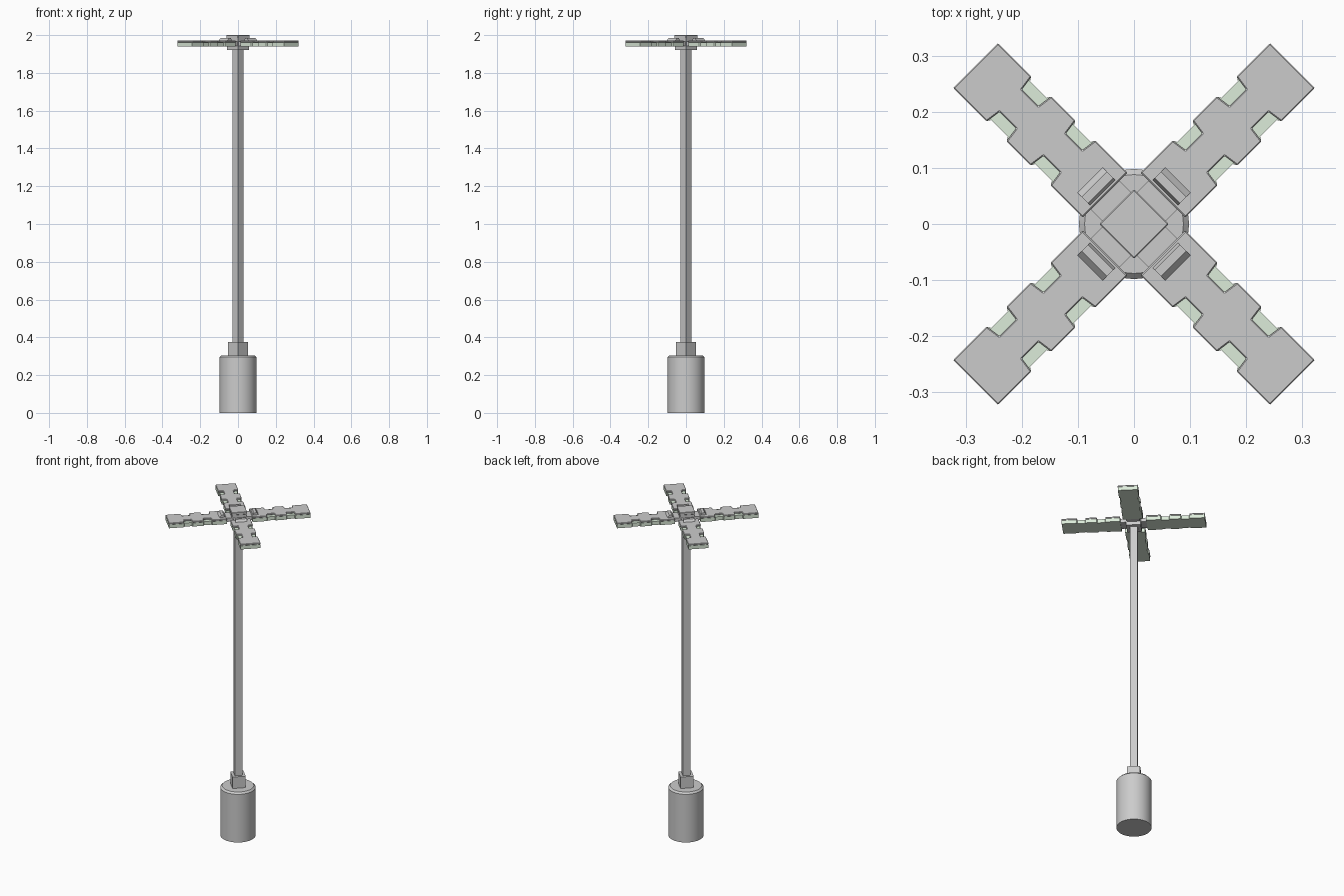
import bpy, bmesh, math
from mathutils import Matrix

if "Cube" in bpy.data.objects:
    bpy.data.objects.remove(bpy.data.objects["Cube"])

pale = bpy.data.materials.new("pale_green")
pale.diffuse_color = (0.72, 0.84, 0.70, 1)
pale.use_nodes = True
pale.node_tree.nodes["Principled BSDF"].inputs["Base Color"].default_value = pale.diffuse_color


def finish(name, bm, bevel=0.0, mat=None):
    bmesh.ops.recalc_face_normals(bm, faces=bm.faces)
    me = bpy.data.meshes.new(name)
    bm.to_mesh(me)
    bm.free()
    ob = bpy.data.objects.new(name, me)
    bpy.context.collection.objects.link(ob)
    if mat:
        me.materials.append(mat)
    if bevel:
        b = ob.modifiers.new("bevel", 'BEVEL')
        b.width, b.segments = bevel, 1
    return ob


def extrude(name, pts, vec, turn, **kw):
    """Closed outline extruded along vec, then turned about z."""
    bm = bmesh.new()
    f = bm.faces.new([bm.verts.new(p) for p in pts])
    new = bmesh.ops.extrude_face_region(bm, geom=[f])["geom"]
    bmesh.ops.translate(bm, vec=vec, verts=[v for v in new if isinstance(v, bmesh.types.BMVert)])
    bm.transform(Matrix.Rotation(turn, 4, 'Z'))
    return finish(name, bm, **kw)


def box(name, x0, x1, w, z0, z1, turn, **kw):
    return extrude(name, [(x0, -w, z0), (x1, -w, z0), (x1, w, z0), (x0, w, z0)],
                   (0, 0, z1 - z0), turn, **kw)


def notched(z, wide, narrow):
    """Arm outline with two notches in each edge."""
    half = [(0.073, wide)]
    for a, b in ((0.154, 0.204), (0.265, 0.315)):
        half += [(a, wide), (a + 0.004, narrow), (b - 0.004, narrow), (b, wide)]
    half += [(0.399, wide)]
    return [(x, y, z) for x, y in half] + [(x, -y, z) for x, y in reversed(half)]


# round footing with chamfered top rim
bm = bmesh.new()
rings = []
for r, z in ((0.098, 0), (0.098, 0.295), (0.088, 0.305)):
    rings.append([bm.verts.new((r * math.cos(i * math.tau / 48), r * math.sin(i * math.tau / 48), z))
                  for i in range(48)])
for lo, hi in zip(rings, rings[1:]):
    for i in range(48):
        bm.faces.new((lo[i], lo[(i + 1) % 48], hi[(i + 1) % 48], hi[i]))
bm.faces.new(rings[0])
bm.faces.new(rings[-1])
base = finish("footing", bm)
bpy.context.view_layer.objects.active = base
base.select_set(True)
bpy.ops.object.shade_smooth_by_angle(angle=math.radians(30))

# square post, socket and hub, all turned 45 degrees
q = math.pi / 4
box("post_socket", -0.037, 0.037, 0.037, 0.30, 0.375, q)
box("post", -0.0215, 0.0215, 0.0215, 0.37, 1.93, q)
box("hub", -0.041, 0.041, 0.041, 1.922, 1.985, q)
box("hub_cap", -0.044, 0.044, 0.044, 1.984, 2.0, q, bevel=0.002)

# four lamp arms
for i in range(4):
    t = q + i * math.pi / 2
    extrude(f"light_panel_{i}", notched(1.939, 0.0555, 0.049), (0, 0, 0.022), t, mat=pale)
    extrude(f"arm_cover_{i}", notched(1.961, 0.0565, 0.028), (0, 0, 0.01), t, bevel=0.002)
    box(f"arm_connector_{i}", 0.035, 0.076, 0.036, 1.943, 1.966, t)
    # sloped bracket clamped on the inner end of the arm
    prof = [(0.078, 1.968), (0.084, 1.984), (0.100, 1.984), (0.113, 1.968)]
    extrude(f"arm_bracket_{i}", [(x, -0.032, z) for x, z in prof], (0, 0.064, 0), t)
